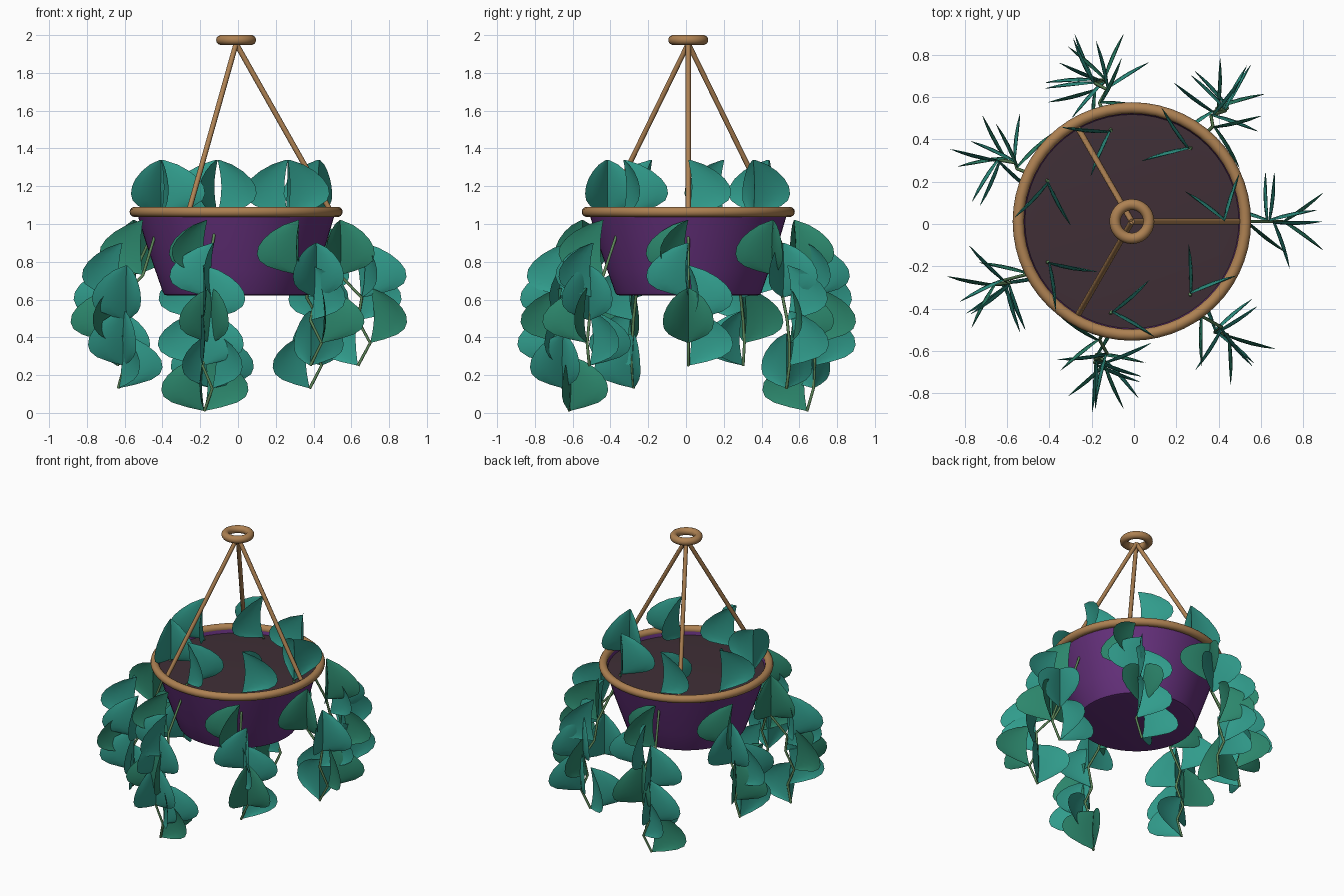
import bpy, math
from mathutils import Vector

if "Cube" in bpy.data.objects:
    bpy.data.objects.remove(bpy.data.objects["Cube"])

CX, CY = -0.01, 0.012


def material(name, rgb):
    m = bpy.data.materials.new(name)
    m.diffuse_color = (*rgb, 1)
    m.use_nodes = True
    m.node_tree.nodes["Principled BSDF"].inputs["Base Color"].default_value = m.diffuse_color
    return m


PURPLE = material("purple_glaze", (0.13, 0.03, 0.20))
WOOD = material("tan_wood", (0.42, 0.22, 0.085))
SOIL = material("dark_soil", (0.05, 0.028, 0.037))
TEAL = material("teal_leaf", (0.03, 0.33, 0.26))
GREEN = material("green_leaf", (0.025, 0.24, 0.15))
STEM = material("stem_green", (0.11, 0.24, 0.10))


def mesh_object(name, verts, faces, mat, angle=40):
    me = bpy.data.meshes.new(name)
    me.from_pydata(verts, [], faces)
    ob = bpy.data.objects.new(name, me)
    bpy.context.collection.objects.link(ob)
    me.materials.append(mat)
    bpy.ops.object.select_all(action='DESELECT')
    ob.select_set(True)
    bpy.context.view_layer.objects.active = ob
    bpy.ops.object.shade_smooth_by_angle(angle=math.radians(angle))
    return ob


def lathe(name, profile, mat, n=56):
    verts, faces = [], []
    for r, z in profile:
        for j in range(n):
            a = 2 * math.pi * j / n
            verts.append((CX + r * math.cos(a), CY + r * math.sin(a), z))
    for i in range(len(profile) - 1):
        for j in range(n):
            k = (j + 1) % n
            faces.append((i * n + j, i * n + k, (i + 1) * n + k, (i + 1) * n + j))
    faces.append(tuple(reversed(range(n))))
    faces.append(tuple(range((len(profile) - 1) * n, len(profile) * n)))
    return mesh_object(name, verts, faces, mat)


def ring(name, major, minor, z):
    bpy.ops.mesh.primitive_torus_add(location=(CX, CY, z), major_radius=major, minor_radius=minor,
                                     major_segments=56, minor_segments=14)
    ob = bpy.context.object
    ob.name = name
    ob.data.materials.append(WOOD)
    bpy.ops.object.shade_smooth()


def tube(name, points, radius, mat):
    cu = bpy.data.curves.new(name, 'CURVE')
    cu.dimensions = '3D'
    cu.bevel_depth = radius
    cu.bevel_resolution = 2
    cu.use_fill_caps = True
    sp = cu.splines.new('POLY')
    sp.points.add(len(points) - 1)
    for p, co in zip(sp.points, points):
        p.co = (*co, 1)
    cu.materials.append(mat)
    ob = bpy.data.objects.new(name, cu)
    bpy.context.collection.objects.link(ob)


# Leaf: upright spade folded along its midrib, (height, half width)
OUTLINE = [(0, 0.0), (0.02, 0.09), (0.045, 0.17), (0.075, 0.212), (0.11, 0.223),
           (0.15, 0.215), (0.19, 0.188), (0.23, 0.143), (0.265, 0.084), (0.29, 0.01)]


def add_leaf(verts, faces, base, yaw):
    cols = 5
    for side in (-1, 1):
        start = len(verts)
        for h, w in OUTLINE:
            x, y = 0.02 * math.sin(math.pi * h / 0.29), 0.0
            for c in range(cols):
                if c:
                    a = math.radians(25 + 5 * c)
                    x += w / (cols - 1) * math.cos(a)
                    y += w / (cols - 1) * math.sin(a) * side
                verts.append(base + Vector((x * math.cos(yaw) - y * math.sin(yaw),
                                            x * math.sin(yaw) + y * math.cos(yaw), h)))
        for i in range(len(OUTLINE) - 1):
            for c in range(cols - 1):
                q = start + i * cols + c
                f = (q, q + 1, q + cols + 1, q + cols)
                faces.append(f if side > 0 else f[::-1])


# Pot, soil, rim
lathe("pot", [(0.365, 0.622), (0.38, 0.626), (0.388, 0.64), (0.43, 0.76), (0.478, 0.90),
              (0.525, 1.06), (0.512, 1.06), (0.50, 1.01)], PURPLE)
lathe("soil", [(0.49, 0.99), (0.511, 1.035), (0.45, 1.04)], SOIL)
ring("rim", 0.537, 0.027, 1.064)

# Hanger
ring("hanging_ring", 0.08, 0.026, 1.974)
for k in range(3):
    a = 2 * math.pi * k / 3
    tube(f"hanger_rod_{k + 1}", [(CX, CY, 1.955),
         (CX + 0.505 * math.cos(a), CY + 0.505 * math.sin(a), 1.06)], 0.014, WOOD)

# Trailing vines with one leaf per node; leaf turn is relative to the vine direction
RADII = [0.44, 0.575, 0.64, 0.67, 0.685, 0.685, 0.68, 0.66]
TURNS = [108, -74, -35, 48, 0, 45, 90]
for k in range(7):
    ang = 2 * math.pi * k / 7
    count = 6 + k % 3
    nodes = []
    for i in range(count):
        r = RADII[i] - (0.015 if i == count - 1 else 0)
        zig = 0 if i == 0 else 0.025 * (-1) ** (count - i)
        z = 1.05 if i == 0 else 0.73 - 0.12 * (i - 1)
        nodes.append(Vector((CX + r * math.cos(ang) + zig, CY + r * math.sin(ang), z)))
    tube(f"vine_stem_{k + 1}", nodes, 0.008, STEM)
    for label, mat in (("teal", TEAL), ("green", GREEN)):
        verts, faces = [], []
        for i, p in enumerate(nodes):
            if (i % 3 == 1) == (label == "green"):
                turn = 128 if i == count - 1 else TURNS[i]
                add_leaf(verts, faces, p, ang + math.radians(turn))
        mesh_object(f"vine_{k + 1}_leaves_{label}", verts, faces, mat)
